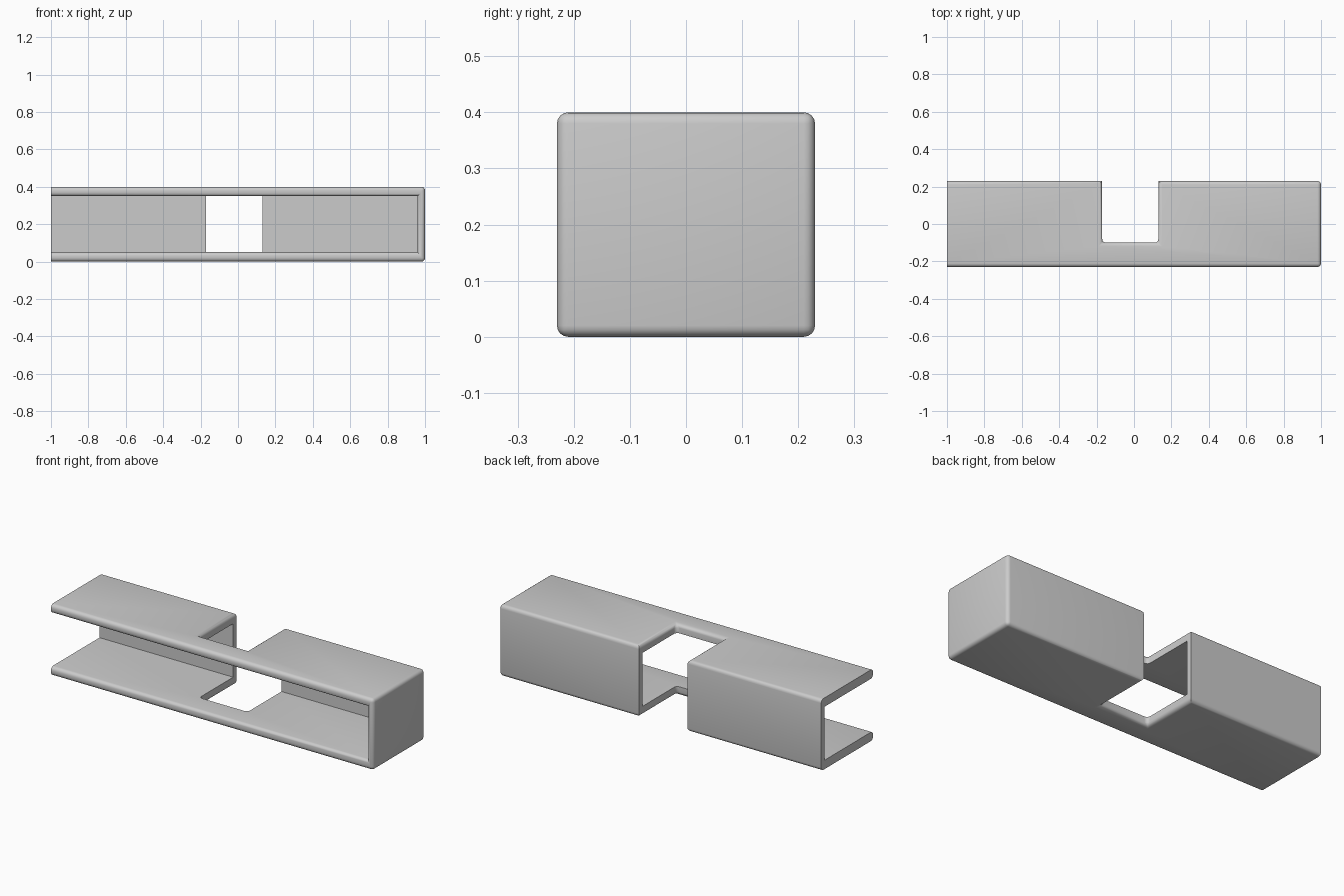
import bpy, bmesh, math
from mathutils import Vector

if "Cube" in bpy.data.objects:
    bpy.data.objects.remove(bpy.data.objects["Cube"])

L, R, F, B, H = -1.1, 1.0, -0.23, 0.23, 0.40     # left is trimmed to -1 later
N0, N1, NY = -0.17, 0.13, -0.10                  # rear notch
T, WALL, END, RAD = 0.05, 0.03, 0.04, 0.02       # plates, back wall, end wall, rounding


def box(name, lo, hi):
    bm = bmesh.new()
    bmesh.ops.create_cube(bm, size=1)
    for v in bm.verts:
        v.co = Vector([lo[i] if v.co[i] < 0 else hi[i] for i in range(3)])
    me = bpy.data.meshes.new(name)
    bm.to_mesh(me)
    bm.free()
    ob = bpy.data.objects.new(name, me)
    bpy.context.collection.objects.link(ob)
    return ob


def cut(ob, cutter):
    m = ob.modifiers.new("cut", 'BOOLEAN')
    m.operation, m.solver, m.object = 'DIFFERENCE', 'EXACT', cutter
    bpy.context.view_layer.objects.active = ob
    bpy.ops.object.modifier_apply(modifier=m.name)
    bpy.data.objects.remove(cutter)


# Outer block, hollowed from the front and left, notched through the back
body = box("channel_shell", (L, F, 0), (R, B, H))
cut(body, box("cavity", (L - 0.1, F - 0.1, T), (R - END, B - WALL, H - T)))
cut(body, box("notch", (N0, NY, -0.1), (N1, B + 0.1, H + 0.1)))

# Round the outer rims, front lips and upright corners
bm = bmesh.new()
bm.from_mesh(body.data)
bmesh.ops.remove_doubles(bm, verts=bm.verts, dist=1e-4)
bmesh.ops.dissolve_limit(bm, angle_limit=0.02, verts=bm.verts, edges=bm.edges)


def near(a, b):
    return abs(a - b) < 1e-3


def rounded(e):
    if len(e.link_faces) != 2 or e.calc_face_angle(0) < 0.5:
        return False
    a, b = e.verts[0].co, e.verts[1].co
    if near(a.x, L) and near(b.x, L):
        return False
    rim = near(a.z, b.z) and (near(a.z, 0) or near(a.z, H))
    lip = near(a.y, F) and near(b.y, F)
    notch_corner = (near(a.x, b.x) and near(a.y, b.y) and near(a.y, NY))
    end_corner = near(a.x, R) and near(b.x, R)
    return rim or lip or notch_corner or end_corner


bmesh.ops.bevel(bm, geom=[e for e in bm.edges if rounded(e)], offset=RAD,
                offset_type='OFFSET', segments=4, profile=0.5,
                affect='EDGES', clamp_overlap=True)

# Trim the open left end flat and cap the cut
res = bmesh.ops.bisect_plane(bm, geom=bm.verts[:] + bm.edges[:] + bm.faces[:],
                             plane_co=(-1, 0, 0), plane_no=(-1, 0, 0), clear_outer=True)
edges = [g for g in res["geom_cut"] if isinstance(g, bmesh.types.BMEdge)]
bmesh.ops.holes_fill(bm, edges=edges, sides=0)
bmesh.ops.recalc_face_normals(bm, faces=bm.faces)
bm.to_mesh(body.data)
bm.free()

bpy.context.view_layer.objects.active = body
body.select_set(True)
bpy.ops.object.shade_smooth_by_angle(angle=math.radians(35))
